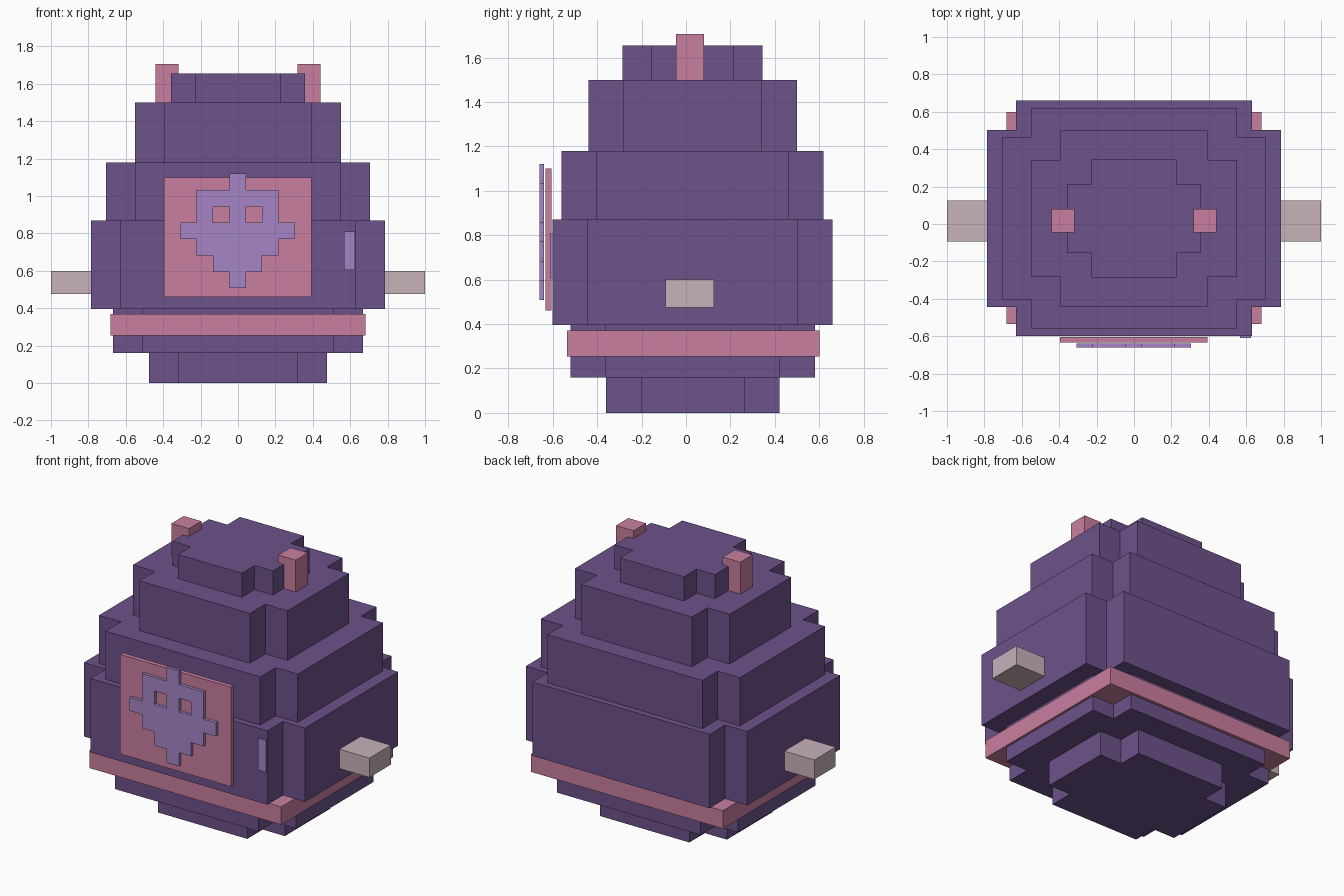
import bpy
import bmesh

cube = bpy.data.objects.get("Cube")
if cube:
    bpy.data.objects.remove(cube, do_unlink=True)


def make_material(name, rgb):
    mat = bpy.data.materials.new(name)
    mat.use_nodes = True
    color = (*rgb, 1)
    mat.diffuse_color = color
    mat.node_tree.nodes["Principled BSDF"].inputs["Base Color"].default_value = color
    return mat


purple = make_material("deep_purple", (0.155, 0.084, 0.258))
pink = make_material("rose_pink", (0.584, 0.212, 0.347))
lilac = make_material("lilac", (0.376, 0.235, 0.558))
pale = make_material("pale_mauve", (0.578, 0.445, 0.497))


def finish(name, bm, mat):
    bmesh.ops.recalc_face_normals(bm, faces=bm.faces)
    mesh = bpy.data.meshes.new(name)
    bm.to_mesh(mesh)
    bm.free()
    mesh.materials.append(mat)
    obj = bpy.data.objects.new(name, mesh)
    bpy.context.collection.objects.link(obj)
    return obj


def extrude(bm, faces, offset):
    result = bmesh.ops.extrude_face_region(bm, geom=faces, use_keep_orig=True)
    verts = [g for g in result["geom"] if isinstance(g, bmesh.types.BMVert)]
    bmesh.ops.translate(bm, verts=verts, vec=offset)


def box(name, mat, x, y, z):
    bm = bmesh.new()
    for v in bmesh.ops.create_cube(bm, size=1)["verts"]:
        v.co = [a[0] if c < 0 else a[1] for c, a in zip(v.co, (x, y, z))]
    return finish(name, bm, mat)


# Body: stacked tiers with a square notch at every corner
def tier(name, hx, hy, notch, z0, z1):
    ix, iy = hx - notch, hy - notch
    quarter = [(hx, iy), (ix, iy), (ix, hy)]
    left = quarter + [(-x, y) for x, y in reversed(quarter)]
    outline = left + [(-x, -y) for x, y in left]
    bm = bmesh.new()
    face = bm.faces.new([bm.verts.new((x, y + 0.03, z0)) for x, y in outline])
    extrude(bm, [face], (0, 0, z1 - z0))
    return finish(name, bm, mat=purple)


tier("base_tier", 0.475, 0.39, 0.157, 0, 0.16)
tier("lower_tier", 0.667, 0.55, 0.157, 0.16, 0.395)
tier("belly_tier", 0.787, 0.63, 0.157, 0.395, 0.87)
tier("chest_tier", 0.707, 0.59, 0.157, 0.87, 1.18)
tier("shoulder_tier", 0.55, 0.47, 0.157, 1.18, 1.5)
tier("top_tier", 0.357, 0.315, 0.13, 1.5, 1.655)

# Band around the lower tier
box("waist_band", pink, (-0.682, 0.682), (-0.535, 0.6), (0.255, 0.37))

# Paired horns and arms
for side, s in (("left", 1), ("right", -1)):
    box(side + "_horn", pink, sorted((s * 0.317, s * 0.442)), (-0.045, 0.08), (1.5, 1.705))
    box(side + "_arm", pale, sorted((s * 0.787, s)), (-0.093, 0.125), (0.475, 0.6))

# Front panel and small side plate
box("front_panel", pink, (-0.395, 0.392), (-0.633, -0.605), (0.46, 1.1))
box("small_plate", lilac, (0.568, 0.625), (-0.609, -0.6), (0.605, 0.81))

# Stepped face emblem with two open eyes
pattern = ["...#...", ".#####.", ".#.#.#.", "#######", ".#####.", "..###..", "...#..."]
cell = 0.0875
bm = bmesh.new()
for row, line in enumerate(pattern):
    for col, mark in enumerate(line):
        if mark == "#":
            x = (col - 3.5) * cell - 0.002
            z = 1.12 - row * cell
            corners = ((x, z), (x + cell, z), (x + cell, z - cell), (x, z - cell))
            bm.faces.new([bm.verts.new((a, -0.66, b)) for a, b in corners])
bmesh.ops.remove_doubles(bm, verts=bm.verts, dist=0.001)
extrude(bm, bm.faces[:], (0, 0.02, 0))
finish("face_emblem", bm, lilac)
